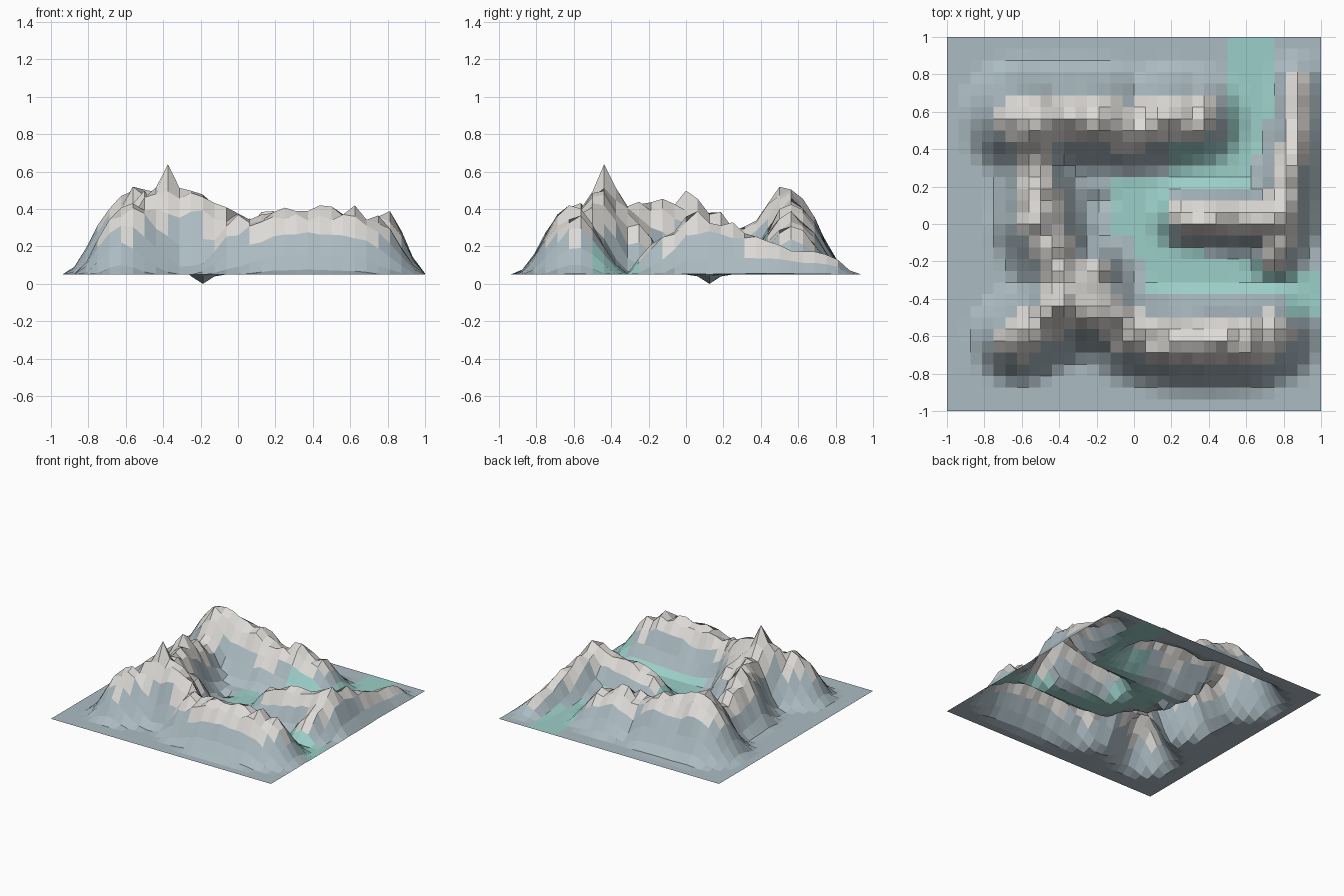
import bpy, bmesh, math, random
from mathutils import Vector

if "Cube" in bpy.data.objects:
    bpy.data.objects.remove(bpy.data.objects["Cube"])

random.seed(4)
N = 32
BASE = 0.05

# Foot width of each ridge, then its crest line: x, y, height
RIDGES = [
    # north ridge
    (.20, [(-.60, .56, .48), (-.50, .55, .49), (-.36, .57, .44), (-.17, .57, .42),
           (-.04, .52, .33), (.2, .57, .37), (.33, .57, .31)]),
    # west ridge
    (.14, [(-.55, .50, .50), (-.52, .30, .31), (-.50, .0, .47), (-.38, -.28, .42),
           (-.38, -.44, .54)]),
    # south massif and its north spur
    (.13, [(-.41, -.45, .54), (-.30, -.46, .49), (-.19, -.47, .51), (-.05, -.53, .37)]),
    (.14, [(-.28, -.44, .48), (-.24, -.28, .36)]),
    # front ridge
    (.19, [(.0, -.58, .36), (.2, -.62, .38), (.38, -.62, .40), (.62, -.61, .40), (.72, -.59, .36)]),
    # south-west shoulder
    (.15, [(-.40, -.47, .48), (-.62, -.61, .40)]),
    # middle arm
    (.12, [(.27, .04, .26), (.78, .03, .38)]),
    # east ridge
    (.10, [(.76, -.16, .24), (.79, .03, .38), (.81, .22, .34), (.85, .40, .24), (.87, .78, .14)]),
]

# River bed areas: x min, x max, y min, y max
RIVER = [(.5, .75, .56, 1), (.5, .69, .37, .56), (.19, .62, .19, .44), (-.13, .2, -.06, .26),
         (0, .19, -.19, 0), (.06, .38, -.37, -.12), (.3, .82, -.37, -.18), (.81, 1, -.5, -.25)]


def relief(p):
    """Height above the plain and closeness to a crest (0 to 1)."""
    best = close = 0
    for foot, line in RIDGES:
        for a, b in zip(line, line[1:]):
            pa, pb = Vector(a[:2]), Vector(b[:2])
            d = pb - pa
            t = max(0, min(1, (p - pa).dot(d) / d.length_squared))
            h = a[2] + (b[2] - a[2]) * t
            k = min(1, (p - pa - d * t).length / (foot + .3 * h))
            f = 0.5 + 0.5 * math.cos(math.pi * k)
            best = max(best, (h - BASE) * f)
            close = max(close, f)
    return best, close


def material(name, rgb):
    m = bpy.data.materials.new(name)
    m.diffuse_color = (*rgb, 1)
    m.use_nodes = True
    m.node_tree.nodes["Principled BSDF"].inputs["Base Color"].default_value = m.diffuse_color
    return m


# Terrain sheet: a square grid lifted by the ridges
bm = bmesh.new()
bmesh.ops.create_grid(bm, x_segments=N, y_segments=N, size=1)
for v in bm.verts:
    h, f = relief(v.co.xy)
    v.co.z = BASE + h + random.uniform(-.04, .03) * min(1, h / .3) * f


def nearest(x, y):
    return min(bm.verts, key=lambda v: (v.co.xy - Vector((x, y))).length)


# Main summit, and the small sink hole in the basin
nearest(-.375, -.4375).co.z = .64
pit = nearest(-.1875, .125)
for e in pit.link_edges:
    e.other_vert(pit).co.z = .04
pit.co.z = 0

# Colour the crests, river bed and lower slopes
for face in bm.faces:
    c = face.calc_center_median()
    f = relief(c.xy)[1]
    face.smooth = False
    if f > .62:
        face.material_index = 1
    elif f < .5 and any(a < c.x < b and s < c.y < t for a, b, s, t in RIVER):
        face.material_index = 2

mesh = bpy.data.meshes.new("terrain")
bm.to_mesh(mesh)
bm.free()
terrain = bpy.data.objects.new("terrain", mesh)
bpy.context.collection.objects.link(terrain)
for name, rgb in (("slope", (.41, .50, .54)), ("crest", (.72, .70, .67)), ("river", (.33, .62, .58))):
    mesh.materials.append(material(name, rgb))
